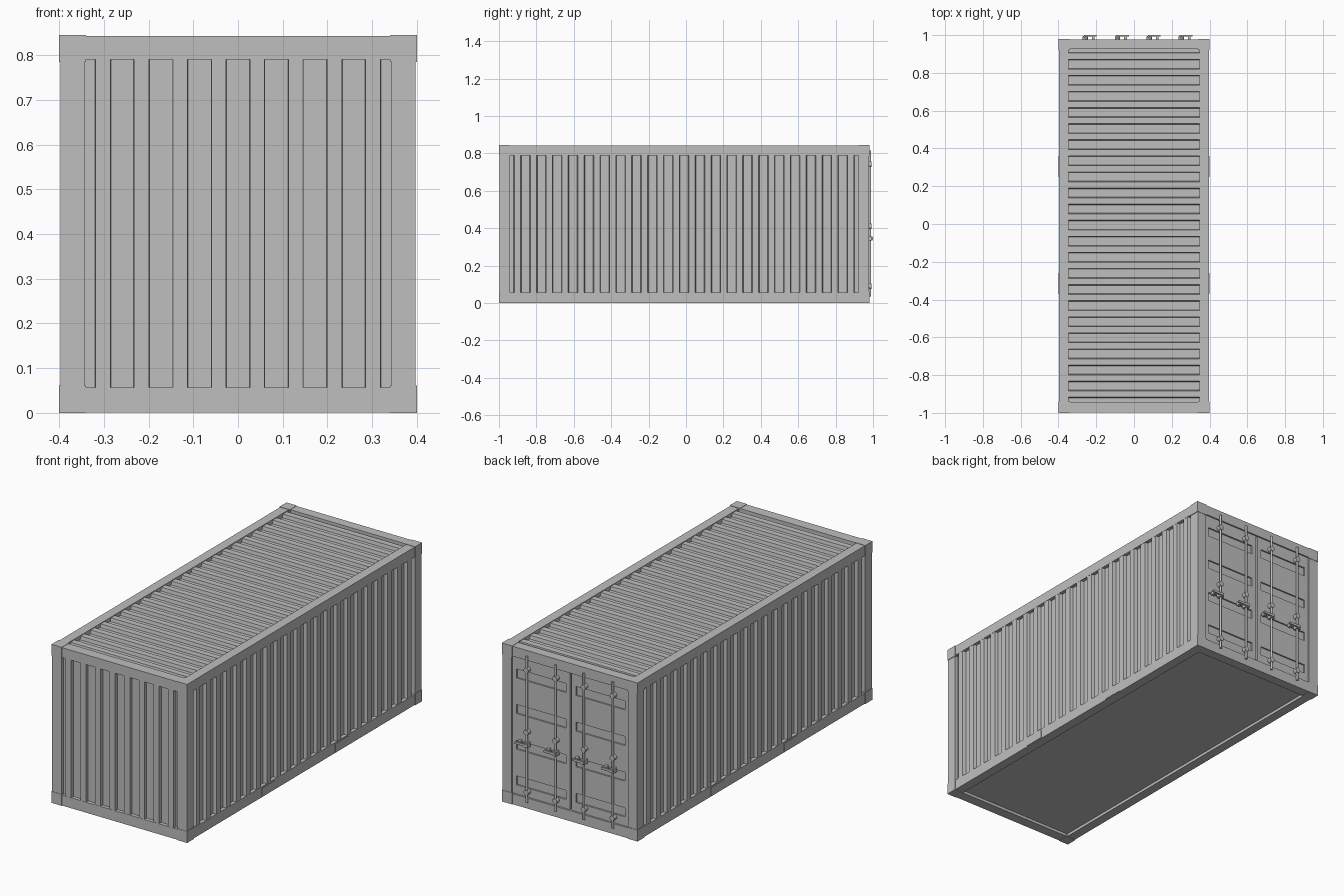
import bpy, bmesh, math
from mathutils import Vector

if "Cube" in bpy.data.objects:
    bpy.data.objects.remove(bpy.data.objects["Cube"], do_unlink=True)

paint = bpy.data.materials.new("light_grey_paint")
paint.use_nodes = True
GREY = (0.52, 0.52, 0.52, 1)
paint.diffuse_color = GREY
paint.node_tree.nodes["Principled BSDF"].inputs["Base Color"].default_value = GREY


def finish(name, bm):
    bmesh.ops.recalc_face_normals(bm, faces=bm.faces)
    mesh = bpy.data.meshes.new(name)
    bm.to_mesh(mesh)
    bm.free()
    mesh.materials.append(paint)
    obj = bpy.data.objects.new(name, mesh)
    bpy.context.collection.objects.link(obj)
    return obj


def add_box(bm, x, y, z):
    verts = bmesh.ops.create_cube(bm, size=1)["verts"]
    for v in verts:
        v.co = Vector(((a + b) / 2 + c * (b - a)) for c, (a, b) in zip(v.co, (x, y, z)))


def boxes(name, ranges):
    bm = bmesh.new()
    for r in ranges:
        add_box(bm, *r)
    return finish(name, bm)


def rod(bm, centre, radius, length, axis="Z", sides=10):
    new = bmesh.ops.create_cone(bm, cap_ends=True, segments=sides, radius1=radius,
                                radius2=radius, depth=length)["verts"]
    for v in new:
        p = v.co.copy()
        if axis == "Y":
            p = Vector((p.x, p.z, p.y))
        v.co = p + Vector(centre)


def corrugated(name, start, end, count, low, high, place, slope=0.004):
    """Pressed sheet: ribs along one direction, mapped into space by place(u, v, depth)."""
    pitch = (end - start - 0.083) / (count - 1)
    profile = [(start, DEPTH)]
    for i in range(count):
        mid = start + 0.0415 + pitch * i
        profile += [(mid - RIB - slope, DEPTH), (mid - RIB, 0.0),
                    (mid + RIB, 0.0), (mid + RIB + slope, DEPTH)]
    profile.append((end, DEPTH))
    bm = bmesh.new()
    rows = [[bm.verts.new(place(u, v, d)) for u, d in profile] for v in (low, high)]
    for i in range(len(profile) - 1):
        bm.faces.new((rows[0][i], rows[0][i + 1], rows[1][i + 1], rows[1][i]))
    return finish(name, bm)


W, H = 0.397, 0.843
FRONT, BACK = -0.998, 0.978
DEPTH, RIB = 0.018, 0.0165
POST = 0.055

# Frame posts and rails
boxes("corner_posts", [(sorted((s * W, s * 0.343)), y, (0.03, 0.81))
                       for s in (-1, 1)
                       for y in ((FRONT, -0.942), (0.922, BACK))])
for label, z in (("bottom", (0.001, 0.057)), ("top", (0.79, H))):
    boxes(label + "_side_rails", [(sorted((s * W, s * 0.346)), (-0.96, 0.94), z) for s in (-1, 1)])
    boxes(label + "_end_rails", [((-0.36, 0.36), y, z)
                                 for y in ((FRONT, -0.942), (0.926, BACK))])

# Corner castings
boxes("corner_castings", [(sorted((s * 0.4, s * 0.34)), y, z)
                          for s in (-1, 1)
                          for y in ((-1, -0.94), (0.922, 0.98))
                          for z in ((0, 0.061), (0.785, 0.845))])

# Corrugated walls and roof
corrugated("front_wall", -0.3435, 0.3435, 8, 0.05, 0.795,
           lambda u, v, d: (u, FRONT + 0.001 + d, v), 0.001)
for name, s in (("left_wall", 1), ("right_wall", -1)):
    corrugated(name, -0.942, 0.922, 22, 0.05, 0.795,
               lambda u, v, d: (s * (W - 0.001 - d), u, v))
corrugated("roof", -0.942, 0.93, 22, -0.352, 0.352,
           lambda u, v, d: (v, u, H - 0.004 - d))

# Floor
boxes("floor", [((-0.37, 0.37), (-0.96, 0.95), (0.016, 0.03))])

# Fork pocket plates on the bottom side rails
boxes("fork_pockets", [(sorted((s * 0.4, s * 0.38)), y, (0.004, 0.05))
                       for s in (-1, 1)
                       for y in ((0.25, 0.36), (-0.37, -0.26))])

# Doors: raised bands alternating with recessed horizontal channels
DOOR = 0.970
channels = [0.13, 0.32, 0.51, 0.70]
parts = []
for a, b in ((-0.345, -0.005), (0.005, 0.345)):
    parts.append(((a, b), (0.94, DOOR - 0.008), (0.055, 0.792)))
    edges = [0.058] + [c + d for c in channels for d in (-0.024, 0.024)] + [0.79]
    for low, high in zip(edges[::2], edges[1::2]):
        parts.append(((a, b), (0.95, DOOR), (low, high)))
    for x in ((a, a + 0.025), (b - 0.025, b)):
        parts.append((x, (0.95, DOOR), (0.058, 0.79)))
boxes("doors", parts)

# Locking bars, guides and handles
bars, guides, handles = bmesh.new(), bmesh.new(), bmesh.new()
for x in (-0.258, -0.087, 0.081, 0.25):
    rod(bars, (x, 0.984, 0.425), 0.006, 0.78)
    for z in (0.09, 0.41, 0.742):
        rod(guides, (x, 0.978, z), 0.014, 0.028, "Y", 12)
    add_box(handles, (x - 0.008, x + 0.06), (0.992, 1.0), (0.339, 0.351))
    add_box(handles, (x - 0.012, x + 0.012), (0.968, 0.996), (0.333, 0.357))
    add_box(handles, (x + 0.035, x + 0.05), (0.968, 0.994), (0.335, 0.355))
for name, bm in (("locking_bars", bars), ("bar_guides", guides), ("door_handles", handles)):
    obj = finish(name, bm)
    obj.data.shade_smooth()
    bpy.context.view_layer.objects.active = obj
    obj.select_set(True)
    bpy.ops.object.shade_smooth_by_angle(angle=math.radians(40))
    obj.select_set(False)
